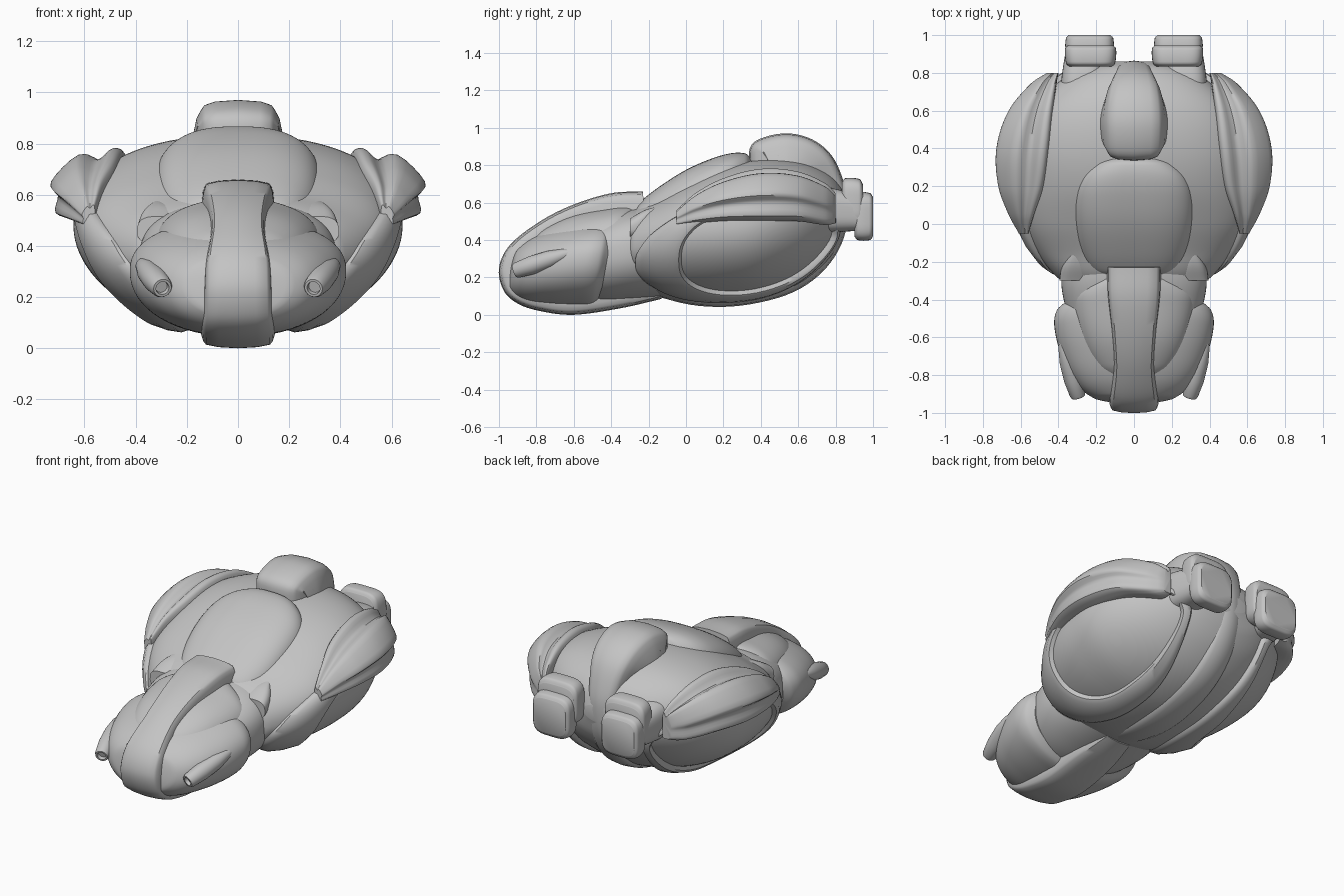
import bpy, bmesh
from math import sin, cos, pi, copysign, radians
from mathutils import Vector

if "Cube" in bpy.data.objects:
    bpy.data.objects.remove(bpy.data.objects["Cube"], do_unlink=True)

grey = bpy.data.materials.new("plain_grey")
grey.use_nodes = True
grey.diffuse_color = (0.55, 0.55, 0.55, 1)
grey.node_tree.nodes["Principled BSDF"].inputs["Base Color"].default_value = (0.55, 0.55, 0.55, 1)
parts = []


def smooth(keys, s):
    """Smoothly interpolate rows of keys by their first column."""
    i = 0
    while i < len(keys) - 2 and s > keys[i + 1][0]:
        i += 1
    a, b = keys[i], keys[i + 1]
    p, n = keys[max(i - 1, 0)], keys[min(i + 2, len(keys) - 1)]
    h = b[0] - a[0]
    f = (s - a[0]) / h
    out = []
    for c in range(1, len(a)):
        ta = (b[c] - p[c]) / (b[0] - p[0]) * h
        tb = (n[c] - a[c]) / (n[0] - a[0]) * h
        out.append(a[c] * (1 + 2 * f) * (1 - f) ** 2 + ta * f * (1 - f) ** 2
                   + b[c] * f * f * (3 - 2 * f) + tb * f * f * (f - 1))
    return out


def skin(name, rings, closed=True, loop=False, mirror=False):
    """Join rings of points with quads; closed joins each ring, loop joins last to first."""
    bm = bmesh.new()
    vs = [[bm.verts.new(p) for p in r] for r in rings]
    n = len(rings[0])
    for i in range(len(vs) if loop else len(vs) - 1):
        a, b = vs[i], vs[(i + 1) % len(vs)]
        for j in range(n if closed else n - 1):
            k = (j + 1) % n
            bm.faces.new((a[j], a[k], b[k], b[j]))
    if closed and not loop:
        bm.faces.new(vs[0])
        bm.faces.new(vs[-1])
    bmesh.ops.recalc_face_normals(bm, faces=bm.faces)
    me = bpy.data.meshes.new(name)
    bm.to_mesh(me)
    bm.free()
    me.materials.append(grey)
    ob = bpy.data.objects.new(name, me)
    bpy.context.collection.objects.link(ob)
    if mirror:
        ob.modifiers.new("Mirror", 'MIRROR').use_mirror_merge = False
    parts.append(ob)


def power(v, e):
    return copysign(abs(v) ** (2 / e), v)


def section(keys, y, t, up, low, cx=0):
    """Point on a rounded section; key rows are y, half width, bottom, top, widest height."""
    w, zb, zt, zm = smooth(keys, y)
    s = sin(t)
    z = zm + (zt - zm) * power(s, up) if s > 0 else zm + (zm - zb) * power(s, low)
    return Vector((cx + w * power(cos(t), up if s > 0 else low), y, z))


def loft(name, keys, up=2.3, low=2.0, cx=0, shear=0, n=40, m=64, mirror=False):
    y0, y1 = keys[0][0], keys[-1][0]
    rings = []
    for i in range(n + 1):
        y = y0 + (y1 - y0) * (1 - cos(pi * i / n)) / 2
        ring = [section(keys, y, 2 * pi * j / m, up, low, cx) for j in range(m)]
        for p in ring:
            p.y += shear * (p.z - 0.25)
        rings.append(ring)
    skin(name, rings, mirror=mirror)


def strip(name, path, thick, side, taper, n=72):
    """Rounded band swept along a side profile of (y, z, half width)."""
    half = [(1, -1), (1 - taper / 2, -0.45), (1 - taper, -0.24), (0.93 - taper, -0.13), (0.5, -0.04)]
    prof = half + [(0, 0)] + [(-u, d) for u, d in reversed(half)]
    keys = [(i, *p) for i, p in enumerate(path)]
    rings = []
    for i in range(n + 1):
        s = (len(path) - 1) * i / n
        y, z, w = smooth(keys, s)
        a, b = smooth(keys, max(s - 0.05, 0)), smooth(keys, min(s + 0.05, len(path) - 1))
        t = Vector((b[0] - a[0], b[1] - a[1])).normalized()
        rings.append([(u * w, y - side * t.y * d * thick, z + side * t.x * d * thick) for u, d in prof])
    skin(name, rings)


# Main body
UP, LOW = 2.3, 1.95
hull = [(-.31, .36, .2, .5, .36), (-.28, .41, .16, .56, .36), (-.15, .515, .1, .62, .4),
        (0, .595, .07, .7, .44), (.2, .635, .062, .79, .46), (.4, .635, .085, .83, .49),
        (.6, .55, .16, .82, .53), (.75, .4, .28, .76, .54), (.83, .25, .4, .68, .54),
        (.86, .1, .5, .6, .55)]
loft("body", hull, UP, LOW, n=60, m=96)

# Raised rim around each side panel, following the body surface
rings = []
for i in range(96):
    a = 2 * pi * i / 96
    c, s = power(cos(a), 2.5), power(sin(a), 2.5)
    ring = []
    for k, h in ((0, -.012), (.06, .012), (.2, .026), (.5, .032), (.85, .032), (.95, .022), (1, -.012)):
        y = (.265 + .545 * c) * (1 - k) + (.38 + .40 * c) * k
        t = (-.42 + .85 * s) * (1 - k) + (-.4 + .62 * s) * k
        p = section(hull, y, t, UP, LOW)
        du = section(hull, y + .01, t, UP, LOW) - section(hull, y - .01, t, UP, LOW)
        dv = section(hull, y, t + .03, UP, LOW) - section(hull, y, t - .03, UP, LOW)
        nor = du.cross(dv).normalized()
        if nor.x < 0:
            nor.negate()
        ring.append(p + nor * h)
    rings.append(ring)
skin("side_panel_rim", rings, closed=False, loop=True, mirror=True)

# Ridged shoulder fins: y, inner x, outer x, bottom, top
fin = [(-.05, .56, .61, .48, .56), (.05, .53, .665, .49, .65), (.2, .48, .72, .5, .73),
       (.4, .45, .73, .5, .78), (.6, .43, .665, .5, .765), (.75, .41, .54, .48, .70),
       (.8, .4, .46, .49, .65)]
fin_keys = list(enumerate([(0, 0), (0, .85), (.15, 1), (.36, .84), (.63, .91), (.99, .55),
                           (.89, .36), (.92, .1), (.6, 0)]))
fin_keys = [(i, u, v) for i, (u, v) in fin_keys]
fin_profile = [smooth(fin_keys, j / 4) for j in range(33)]
rings = []
for i in range(49):
    y = -.05 + .85 * i / 48
    xi, xo, zb, zt = smooth(fin, y)
    rings.append([(xi + (xo - xi) * u, y, zb + (zt - zb) * v) for u, v in fin_profile])
skin("shoulder_fin", rings, mirror=True)

# Canopy with a low collar around it
canopy = [(-.28, .17, .4, .56, .45), (-.25, .23, .4, .6, .47), (-.15, .29, .4, .68, .5),
          (0, .32, .45, .775, .58), (.15, .32, .5, .84, .64), (.25, .285, .5, .865, .67),
          (.32, .22, .5, .862, .67), (.345, .17, .5, .84, .67)]
loft("canopy", canopy, 2.8)
loft("canopy_collar", [(y, w * 1.06, b, t - .04, m - .04) for y, w, b, t, m in canopy], 2.8)

# Spine hump running down the tail and along the belly
strip("spine", [(.335, .79, .17), (.345, .9, .172), (.42, .95, .178), (.55, .97, .18), (.68, .935, .17),
                (.78, .85, .15), (.84, .72, .12), (.865, .58, .1), (.84, .4, .1), (.735, .235, .11),
                (.56, .115, .12), (.3, .05, .13), (.05, .05, .12), (-.2, .11, .1)], .16, 1, .2)

# Neck and shoulder wedges
loft("neck", [(-.62, .3, .09, .46, .3), (-.45, .36, .07, .52, .32), (-.3, .385, .08, .565, .34),
              (-.1, .36, .1, .58, .36)], 2.6, 2.2)
loft("shoulder_wedge", [(-.3, .085, .4, .515, .45), (-.22, .07, .4, .56, .47), (-.13, .015, .45, .585, .5)],
     3, cx=.31, n=12, m=32, mirror=True)

# Head: cheek shell, upper skull and centre crest
loft("cheek_shell", [(-.94, .1, .17, .32, .25), (-.92, .21, .12, .36, .25), (-.84, .31, .07, .42, .26),
                     (-.7, .385, .05, .47, .28), (-.55, .422, .045, .5, .3), (-.47, .41, .05, .5, .3),
                     (-.43, .37, .08, .47, .3)], 2.3, 2.1, shear=.18, n=48)
loft("upper_skull", [(-.82, .14, .2, .42, .3), (-.75, .22, .2, .47, .32), (-.6, .29, .2, .535, .35),
                     (-.4, .33, .2, .575, .37), (-.33, .3, .2, .585, .37), (-.27, .2, .2, .59, .37)], 2.5)
strip("head_crest", [(-.23, .66, .145), (-.4, .65, .14), (-.6, .59, .12), (-.78, .5, .11),
                     (-.94, .375, .13), (-1, .25, .135), (-.975, .13, .14), (-.9, .06, .15),
                     (-.78, .02, .15), (-.6, 0, .15), (-.35, .035, .14), (-.13, .085, .1)], .11, -1, .1)

# Cheek guns: tapered barrels with a hollow muzzle
tip, tail = Vector((.295, -.915, .235)), Vector((.385, -.6, .34))
axis = (tail - tip).normalized()
side = axis.cross(Vector((0, 0, 1))).normalized()
rise = side.cross(axis)
rings = []
for f, r in ((.06, .012), (.06, .024), (0, .026), (0, .036), (.04, .042), (.3, .05), (.6, .046), (.85, .03), (1, .008)):
    c = tip.lerp(tail, f)
    rings.append([c + (side * cos(a) + rise * sin(a)) * r for a in [2 * pi * j / 32 for j in range(32)]])
skin("cheek_gun", rings, mirror=True)

# Tail thrusters: stem, collar and end cap
loft("thruster_stem", [(.62, .12, .44, .68, .56), (.76, .115, .44, .68, .56), (.93, .09, .45, .64, .55)],
     3, 3, cx=.27, n=16, mirror=True)
loft("thruster_collar", [(.835, .115, .49, .71, .6), (.85, .13, .47, .73, .6), (.93, .135, .47, .725, .6),
                         (.945, .12, .49, .7, .6)], 4, 4, cx=.23, n=16, mirror=True)
loft("thruster_cap", [(.9, .1, .42, .63, .53), (.915, .125, .4, .655, .53), (.985, .125, .4, .65, .53),
                      (1, .11, .42, .63, .53)], 4, 4, cx=.235, n=16, mirror=True)

# Smooth shading with sharp edges kept
bpy.ops.object.select_all(action='DESELECT')
for ob in parts:
    ob.select_set(True)
bpy.context.view_layer.objects.active = parts[0]
bpy.ops.object.shade_smooth_by_angle(angle=radians(40))
